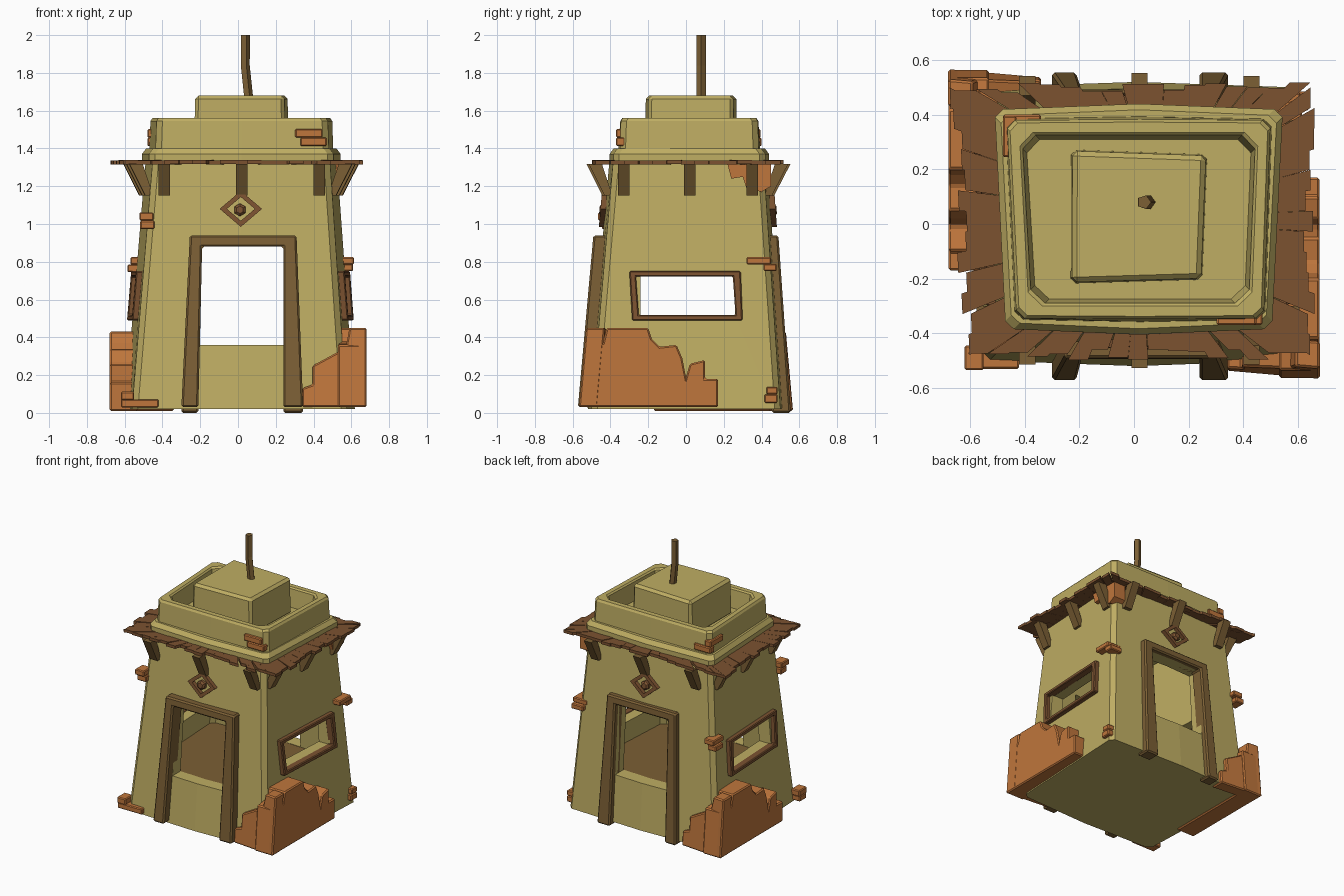
import bpy, bmesh, math, random
from mathutils import Vector as V

if "Cube" in bpy.data.objects:
    bpy.data.objects.remove(bpy.data.objects["Cube"])
random.seed(4)

def material(name, r, g, b):
    m = bpy.data.materials.new(name)
    m.diffuse_color = (r, g, b, 1)
    m.use_nodes = True
    m.node_tree.nodes["Principled BSDF"].inputs["Base Color"].default_value = m.diffuse_color
    return m

SAND = material("sand_plaster", .52, .42, .125)
ORANGE = material("clay_brick", .52, .18, .045)
PLANK = material("red_brown_wood", .20, .085, .03)
WOOD = material("brown_wood", .20, .115, .035)

def loft(bm, loops, closed=False):
    """Skin matching loops; cap the ends, or join last to first when closed."""
    rows = [[bm.verts.new(p) for p in lp] for lp in loops]
    n = len(rows[0])
    pairs = list(zip(rows, rows[1:])) + ([(rows[-1], rows[0])] if closed else [])
    for a, b in pairs:
        for i in range(n):
            bm.faces.new((a[i], a[(i + 1) % n], b[(i + 1) % n], b[i]))
    if not closed:
        bm.faces.new(rows[0])
        bm.faces.new(rows[-1])

def finish(name, bm, mat, bevel=0):
    bmesh.ops.recalc_face_normals(bm, faces=bm.faces[:])
    me = bpy.data.meshes.new(name)
    bm.to_mesh(me)
    bm.free()
    me.materials.append(mat)
    ob = bpy.data.objects.new(name, me)
    bpy.context.collection.objects.link(ob)
    if bevel:
        m = ob.modifiers.new("bevel", 'BEVEL')
        m.width, m.segments = bevel, 1
    return ob

def solid(name, loops, mat, closed=False, bevel=0):
    bm = bmesh.new()
    loft(bm, loops, closed)
    return finish(name, bm, mat, bevel)

def box_loops(c, s):
    x, y, z = (v / 2 for v in s)
    return [[V(c) + V((a * x, b * y, k * z)) for a, b in ((-1, -1), (1, -1), (1, 1), (-1, 1))]
            for k in (-1, 1)]

def corners(xlb, xrb, xrf, xlf, yb, yf, z=0):
    return [V((xlb, yb, z)), V((xrb, yb, z)), V((xrf, yf, z)), V((xlf, yf, z))]

def ring(dims, z, ch=.03, bulge=.02, inset=0):
    """Skewed plan outline with cut corners and bowed front and back."""
    a, b, c, d, yb, yf = dims
    q = corners(a + inset, b - inset, c - inset, d + inset, yb - inset, yf + inset, z)
    out = []
    for i in range(4):
        p, pr, nx = q[i], q[i - 1], q[(i + 1) % 4]
        out += [p + (pr - p).normalized() * ch, p + (nx - p).normalized() * ch]
        if i in (0, 2):
            out.append((p + nx) / 2 + V((0, bulge if i == 0 else -bulge, 0)))
    return out

# points on the leaning walls: d is the distance out from the plaster
def wall_y(s, x, z, d):
    return V((x, s * (.525 - (.09 if s < 0 else .07) * z + d), z))

def wall_x(s, y, z, d):
    return V(((.60 - .075 * z + .05 * y + d) if s > 0 else -(.58 - .083 * z + .045 * y + d), y, z))

# hollow tapered walls with door and window openings
LOW = (-.60, .62, .575, -.56, .50, -.50)
TOP = (-.49, .525, .485, -.45, .41, -.385)
walls = solid("tower_walls", [ring(LOW, .02), ring(TOP, 1.34)], SAND)
cutters = [
    solid("room_cutter", [ring(LOW, .345, inset=.12), ring(TOP, 1.29, inset=.09)], SAND),
    solid("door_cutter", box_loops((.02, 0, .62), (.44, 2, .52)), SAND),
    solid("window_cutter", box_loops((0, .01, .62), (2, .50, .21)), SAND)]
for c in cutters:
    m = walls.modifiers.new("cut", 'BOOLEAN')
    m.operation, m.object, m.solver = 'DIFFERENCE', c, 'EXACT'
    c.hide_render = True
bpy.context.view_layer.objects.active = walls
for m in list(walls.modifiers):
    bpy.ops.object.modifier_apply(modifier=m.name)
for c in cutters:
    bpy.data.objects.remove(c)
solid("room_floor", [ring(LOW, .33, inset=.11), ring(LOW, .358, inset=.11)], WOOD)

# cornice and hollow parapet
CORN = (-.51, .545, .505, -.47, .42, -.385)
PAR = (-.47, .505, .48, -.435, .385, -.35)
solid("parapet", [ring(CORN, 1.33), ring(CORN, 1.37), ring(CORN, 1.40, inset=.022),
                  ring(PAR, 1.40, bulge=.008), ring(PAR, 1.545, bulge=.003, inset=.005),
                  ring(PAR, 1.56, bulge=.003, inset=.015), ring(PAR, 1.56, .05, 0, .05),
                  ring(PAR, 1.55, .05, 0, .06), ring(PAR, 1.42, .05, 0, .075)], SAND)

# roof block and bent pole
BLK = (-.23, .268, .25, -.232, .272, -.218)
quad = lambda k, z: [V((.02 + (p.x - .02) * k, .03 + (p.y - .03) * k, z)) for p in corners(*BLK)]
for p in (lower := quad(1, 1.41)) + (upper := quad(.98, 1.68)):
    p.y += .03 * (p.x + .23) if p.y < 0 else -.035 * (p.x + .23)
solid("roof_block", [lower, upper], SAND, bevel=.018)
solid("roof_pole", [[(x + .026 * math.cos(a * math.tau / 5), .08 + .026 * math.sin(a * math.tau / 5), z)
                     for a in range(5)] for x, z in ((.055, 1.66), (.036, 1.84), (.037, 2.0))], WOOD)

# ragged plank eaves
inner = corners(*TOP)
outer = corners(-.655, .645, .64, -.61, .50, -.48)
bm = bmesh.new()
for i, n in enumerate((17, 13, 17, 13)):
    for k in range(n):
        t0, t1 = k / n, (k + 1) / n
        j = (i + 1) % 4
        edge = (outer[j] - outer[i]).normalized()
        push = V((-edge.y, edge.x, 0)) * random.uniform(-.022, .02)
        pts = [inner[i].lerp(inner[j], t0), inner[i].lerp(inner[j], t1),
               outer[i].lerp(outer[j], t1) + push, outer[i].lerp(outer[j], t0) + push]
        pts[0] *= .96
        pts[1] *= .96
        dz = random.uniform(-.002, .002)
        loft(bm, [[p + V((0, 0, z + dz)) for p in pts] for z in (1.316, 1.337)])
finish("eave_planks", bm, PLANK)

# slanted brackets under the eaves
strut = [(-.02, 1.15), (.022, 1.15), (.12, 1.317), (.05, 1.317)]
bm = bmesh.new()
for s in (-1, 1):
    for u in (-.39, .02, .43):
        loft(bm, [[wall_y(s, u + w, z, d - (abs(u - .02) > .1) * .012) for d, z in strut] for w in (-.03, .03)])
    for u in (-.33, .02, .35):
        loft(bm, [[wall_x(s, u + w, z, d) for d, z in strut] for w in (-.03, .03)])
finish("eave_brackets", bm, WOOD)

# door frames, diamond ornaments and window frames on opposite walls
for s, side in ((-1, "front"), (1, "back")):
    out, z0 = (.05, .03) if s < 0 else (.03, 0)
    u = [(-.30, z0), (-.255, .94), (.31, .94), (.345, z0), (.24, z0), (.24, .88), (-.19, .88), (-.21, z0)]
    solid(side + "_door_frame", [[wall_y(s, x, z, d) for x, z in u] for d in (-.07, out)], WOOD, bevel=.01)
    dia = lambda r, d: [wall_y(s, .015 + r * a, 1.08 + .85 * r * b, d)
                        for a, b in ((1, 0), (0, 1), (-1, 0), (0, -1))]
    solid(side + "_diamond_frame", [dia(.112, -.02), dia(.112, .025), dia(.074, .025), dia(.074, -.02)],
          PLANK, True)
    hexa = lambda r, d: [wall_y(s, .01 + r * math.sin(a * math.pi / 3), 1.075 + r * math.cos(a * math.pi / 3), d)
                         for a in range(6)]
    solid(side + "_diamond_stud", [hexa(.034, -.02), hexa(.034, .018), hexa(.02, .03)], PLANK)
for s, side in ((1, "right"), (-1, "left")):
    big = [(-.285, .49), (.30, .49), (.29, .75), (-.30, .75)]
    small = [(-.25, .518), (.262, .518), (.248, .722), (-.265, .722)]
    rows = [[wall_x(s, y, z, d) for y, z in lp]
            for lp, d in ((big, -.02), (big, .035), (small, .035), (small, -.02))]
    solid(side + "_window_frame", rows, PLANK, True, .006)

# broken brick corners: front right, and the same turned half round at back left
front = [(.34, .03), (.34, .13), (.395, .15), (.395, .25), (.57, .345), (.59, .45), (.68, .45), (.68, .03)]
flank = [(-.53, .03), (-.53, .36), (-.44, .37), (-.42, .45), (-.20, .45), (-.18, .39), (-.14, .35),
         (-.05, .36), (-.02, .29), (0, .19), (.02, .26), (.10, .28), (.10, .18), (.17, .18), (.17, .03)]
for s, dz, name in ((1, 0, "front_right"), (-1, -.02, "back_left")):
    lean = lambda z: .57 - .09 * z
    solid(name + "_ruin_face", [[(s * x, -s * (lean(z) - .03 * (.68 - x) / .34 - e), z + dz) for x, z in front]
                                for e in (0, .10)], ORANGE, bevel=.008)
    solid(name + "_ruin_flank", [[(s * x, s * (y if y > -.5 else -lean(z) + .003), z + dz) for y, z in flank]
                                 for x in (.53, .679)], ORANGE, bevel=.008)

# exposed brick patch under the back right eave
patch = [(.22, 1.315), (.24, 1.24), (.30, 1.25), (.32, 1.19), (.40, 1.17), (.45, 1.20), (.45, 1.315)]
solid("eave_brick_patch", [[(x, y, z) for y, z in patch] for x in (.46, .555)], ORANGE)

# loose bricks at the corners: centre, then size
bm = bmesh.new()
for c, size in (((-.485, -.42, 1.04), (.075, .09, .042)), ((-.48, -.41, .995), (.075, .07, .045)),
                ((-.585, -.49, .09), (.07, .09, .045)), ((-.52, -.49, .05), (.20, .08, .042)),
                ((.555, .385, .805), (.12, .13, .038)), ((.56, .445, .77), (.10, .07, .038)),
                ((.58, .45, .075), (.12, .07, .045)), ((.575, .455, .118), (.13, .06, .04)),
                ((.375, -.335, 1.48), (.145, .07, .045)), ((.40, -.325, 1.435), (.14, .09, .045)),
                ((-.41, .375, 1.435), (.14, .05, .045)), ((-.455, .32, 1.48), (.05, .15, .045)),
                ((-.53, .43, .805), (.08, .12, .04)), ((-.55, .44, .765), (.07, .09, .04))):
    loft(bm, box_loops(c, size))
finish("corner_bricks", bm, ORANGE, .006)
